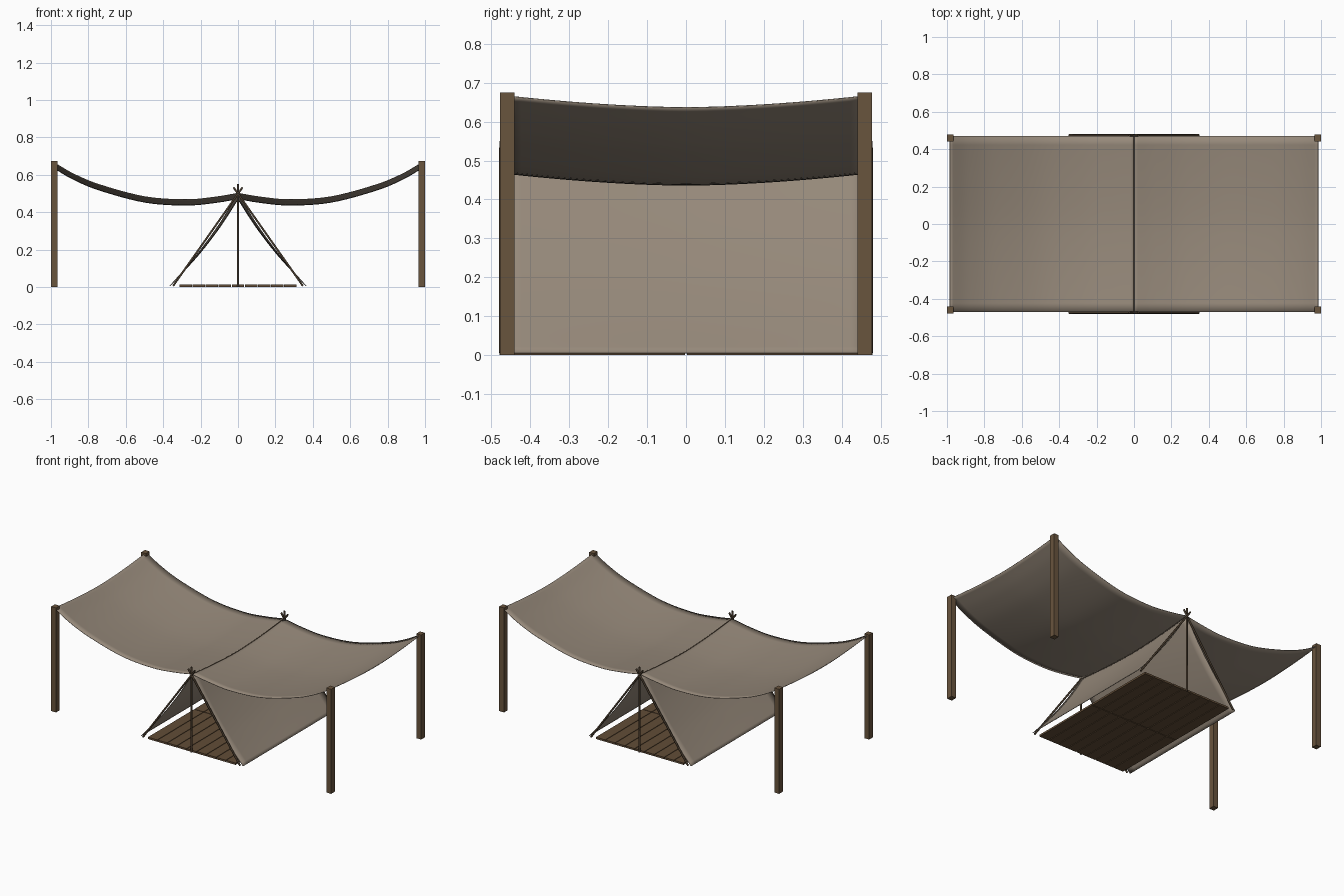
import bpy, bmesh, math
from mathutils import Vector

if "Cube" in bpy.data.objects:
    bpy.data.objects.remove(bpy.data.objects["Cube"])


def material(name, rgb):
    m = bpy.data.materials.new(name)
    m.diffuse_color = (*rgb, 1)
    m.use_nodes = True
    m.node_tree.nodes["Principled BSDF"].inputs["Base Color"].default_value = m.diffuse_color
    return m


CLOTH = material("taupe canvas", (0.305, 0.25, 0.195))
POST = material("brown post wood", (0.141, 0.089, 0.048))
PLANK = material("plank wood", (0.122, 0.074, 0.038))
POLE = material("dark pole wood", (0.065, 0.044, 0.026))


def finish(name, bm, mat):
    me = bpy.data.meshes.new(name)
    bmesh.ops.recalc_face_normals(bm, faces=bm.faces[:])
    bm.to_mesh(me)
    bm.free()
    me.materials.append(mat)
    ob = bpy.data.objects.new(name, me)
    bpy.context.collection.objects.link(ob)
    return ob


def box(name, lo, hi, mat):
    bm = bmesh.new()
    bmesh.ops.create_cube(bm, size=1)
    for v in bm.verts:
        v.co = [(lo[i] + hi[i]) / 2 + v.co[i] * (hi[i] - lo[i]) for i in range(3)]
    return finish(name, bm, mat)


def rod(name, points, radius, mat, sides=1):
    cu = bpy.data.curves.new(name, 'CURVE')
    cu.dimensions = '3D'
    cu.bevel_depth = radius
    cu.bevel_resolution = sides
    cu.use_fill_caps = True
    sp = cu.splines.new('POLY')
    sp.points.add(len(points) - 1)
    for p, co in zip(sp.points, points):
        p.co = (*co, 1)
    cu.materials.append(mat)
    ob = bpy.data.objects.new(name, cu)
    bpy.context.collection.objects.link(ob)
    return ob


def smooth_path(pts, n=6):
    """Catmull-Rom curve through the profile points."""
    p = [Vector(q) for q in pts]
    p = [2 * p[0] - p[1]] + p + [2 * p[-1] - p[-2]]
    out = []
    for i in range(1, len(p) - 2):
        a, b, c, d = p[i - 1:i + 3]
        for k in range(n):
            t = k / n
            out.append(0.5 * (2 * b + (c - a) * t + (2 * a - 5 * b + 4 * c - d) * t * t
                              + (3 * b - a - 3 * c + d) * t ** 3))
    return out + [p[-2]]


HALF = 0.47
SAG = 0.031


def dip(y):
    return SAG * (1 - abs(y / HALF) ** 1.7)


def sheet(name, profile, side, fade):
    """Cloth lofted along y, drooping in the middle."""
    path = smooth_path(profile)
    bm = bmesh.new()
    ny = 20
    rows = []
    for i, q in enumerate(path):
        f = 1 - fade * i / (len(path) - 1)
        ys = [-HALF + 2 * HALF * j / ny for j in range(ny + 1)]
        rows.append([bm.verts.new((side * q.x, y, q.y - f * dip(y))) for y in ys])
    for r0, r1 in zip(rows, rows[1:]):
        for j in range(ny):
            f = bm.faces.new((r0[j], r1[j], r1[j + 1], r0[j + 1]))
            f.smooth = True
    ob = finish(name, bm, CLOTH)
    mod = ob.modifiers.new("thickness", 'SOLIDIFY')
    mod.thickness = 0.003
    mod.offset = 0
    return ob


# Canopy halves and tent walls
canopy = [(0, 0.502), (0.12, 0.482), (0.28, 0.468), (0.5, 0.484),
          (0.74, 0.548), (0.88, 0.606), (0.985, 0.667)]
wall = [(0, 0.5), (0.09, 0.352), (0.19, 0.212), (0.28, 0.102), (0.365, 0.005)]
for s, label in ((-1, "left"), (1, "right")):
    sheet("canopy_" + label, canopy, s, 0)
    sheet("tent_wall_" + label, wall, s, 1)

# Corner posts
for sx in (-1, 1):
    for sy in (-1, 1):
        x, y = sx * 0.983, sy * 0.459
        box("corner_post", (x - 0.017, y - 0.019, 0), (x + 0.017, y + 0.019, 0.675), POST)

# Crossed tent poles and upright at each end
for sy in (-1, 1):
    y = sy * 0.474
    rod("upright_pole", [(0, y, 0), (0, y, 0.55)], 0.006, POLE)
    for sx in (-1, 1):
        rod("slanted_pole", [(sx * 0.347, y, 0.006), (-sx * 0.024, y, 0.533)], 0.006, POLE)

# Ridge rope following the droop
rod("ridge_rope", [(0, HALF * k / 10, 0.501 - dip(HALF * k / 10)) for k in range(-10, 11)],
    0.004, POLE)

# Plank floor
count = 9
w = 0.63 / count
for i in range(count):
    x = -0.315 + i * w
    for y0, y1 in ((-0.472, -0.002), (0.002, 0.472)):
        box("floor_plank", (x + 0.002, y0, 0.001), (x + w - 0.002, y1, 0.013), PLANK)
